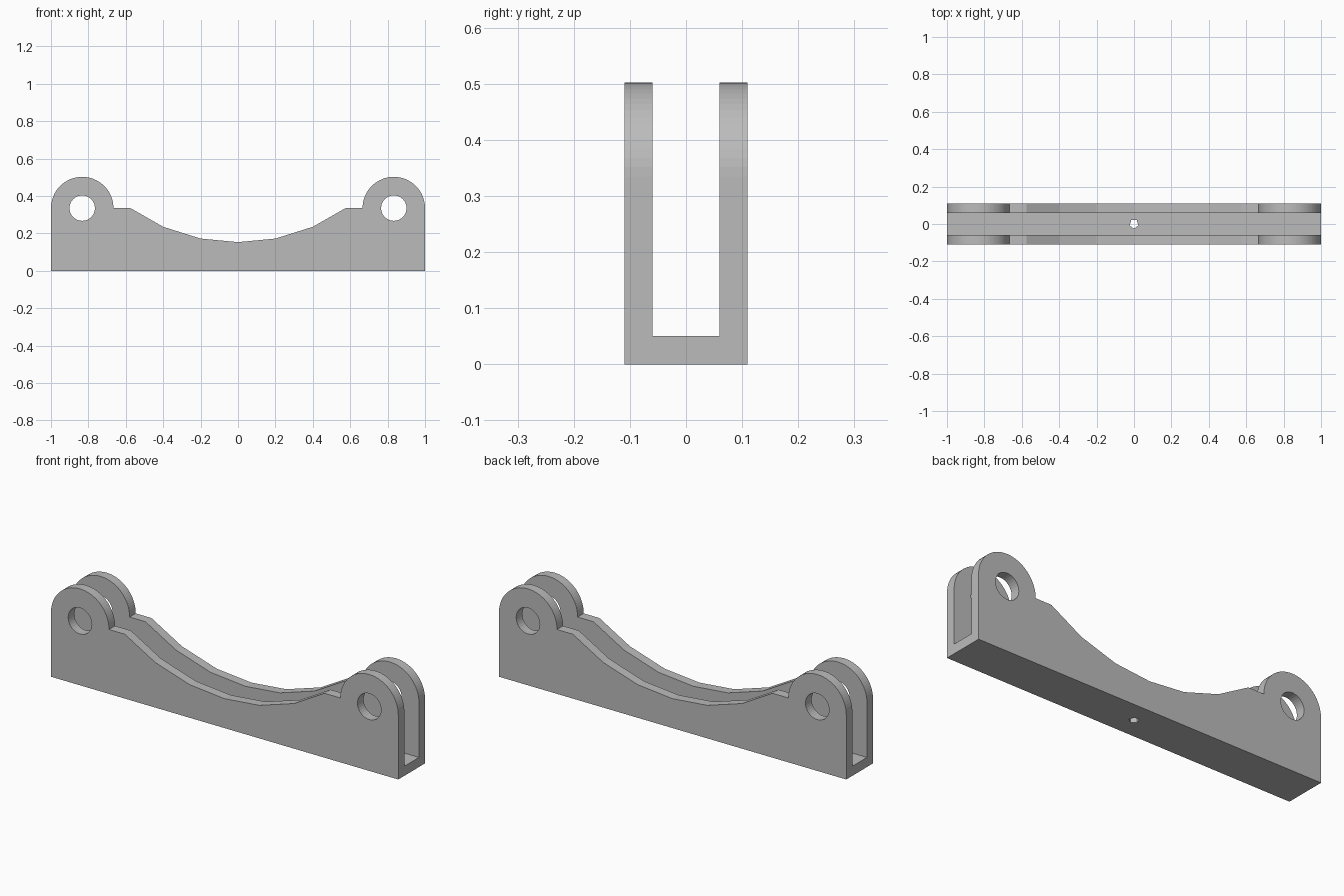
import bpy, bmesh
from math import sin, cos, pi
from mathutils import Vector

cube = bpy.data.objects.get("Cube")
if cube:
    bpy.data.objects.remove(cube, do_unlink=True)

grey = bpy.data.materials.new("plain grey")
grey.use_nodes = True
colour = (0.5, 0.5, 0.5, 1)
grey.diffuse_color = colour
grey.node_tree.nodes["Principled BSDF"].inputs["Base Color"].default_value = colour

LUG_X, LUG_Z, LUG_R = 0.833, 0.335, 0.167
HALF_WIDTH, HALF_SLOT, FLOOR = 0.11, 0.06, 0.05


def arc(cx, cy, radius, start, end, steps):
    """Points along an arc, both ends included."""
    angles = [start + (end - start) * i / steps for i in range(steps + 1)]
    return [(cx + radius * cos(a), cy + radius * sin(a)) for a in angles]


def prism(name, outline, start, sweep):
    """Extrude a closed outline; the sweep runs along y or z."""
    bm = bmesh.new()
    along_y = sweep.y != 0
    verts = [bm.verts.new(start + Vector((u, 0, v) if along_y else (u, v, 0)))
             for u, v in outline]
    face = bm.faces.new(verts)
    result = bmesh.ops.extrude_face_region(bm, geom=[face])
    moved = [g for g in result["geom"] if isinstance(g, bmesh.types.BMVert)]
    bmesh.ops.translate(bm, verts=moved, vec=sweep)
    bmesh.ops.recalc_face_normals(bm, faces=bm.faces)
    mesh = bpy.data.meshes.new(name)
    bm.to_mesh(mesh)
    bm.free()
    obj = bpy.data.objects.new(name, mesh)
    bpy.context.collection.objects.link(obj)
    mesh.materials.append(grey)
    return obj


def cut(target, cutter):
    """Subtract the cutter, then discard it."""
    cutter.hide_render = True
    mod = target.modifiers.new("cut", "BOOLEAN")
    mod.operation = "DIFFERENCE"
    mod.solver = "EXACT"
    mod.object = cutter
    bpy.context.view_layer.objects.active = target
    bpy.ops.object.modifier_apply(modifier=mod.name)
    bpy.data.objects.remove(cutter, do_unlink=True)


# Side profile: rounded lug, short ledge and shallow dip, mirrored in x
half = [(1, 0)] + arc(LUG_X, LUG_Z, LUG_R, 0, pi, 32)
half += [(0.575, LUG_Z), (0.4, 0.235), (0.2, 0.172)]
profile = half + [(0, 0.153)] + [(-x, z) for x, z in reversed(half)]
bracket = prism("cradle_bracket", profile,
                Vector((0, -HALF_WIDTH, 0)), Vector((0, 2 * HALF_WIDTH, 0)))

# Open channel between the two walls
slot = [(-2, -HALF_SLOT), (2, -HALF_SLOT), (2, HALF_SLOT), (-2, HALF_SLOT)]
cut(bracket, prism("slot_cutter", slot, Vector((0, 0, FLOOR)), Vector((0, 0, 1))))

# Pin holes through both lugs
for side in (-1, 1):
    circle = arc(side * LUG_X, LUG_Z, 0.068, 0, 2 * pi, 32)[:-1]
    cut(bracket, prism("pin_cutter", circle, Vector((0, -1, 0)), Vector((0, 2, 0))))

# Small five-sided screw hole in the floor
pentagon = arc(0, 0, 0.025, -pi / 2, 1.5 * pi, 5)[:-1]
cut(bracket, prism("screw_cutter", pentagon, Vector((0, 0, -1)), Vector((0, 0, 2))))
